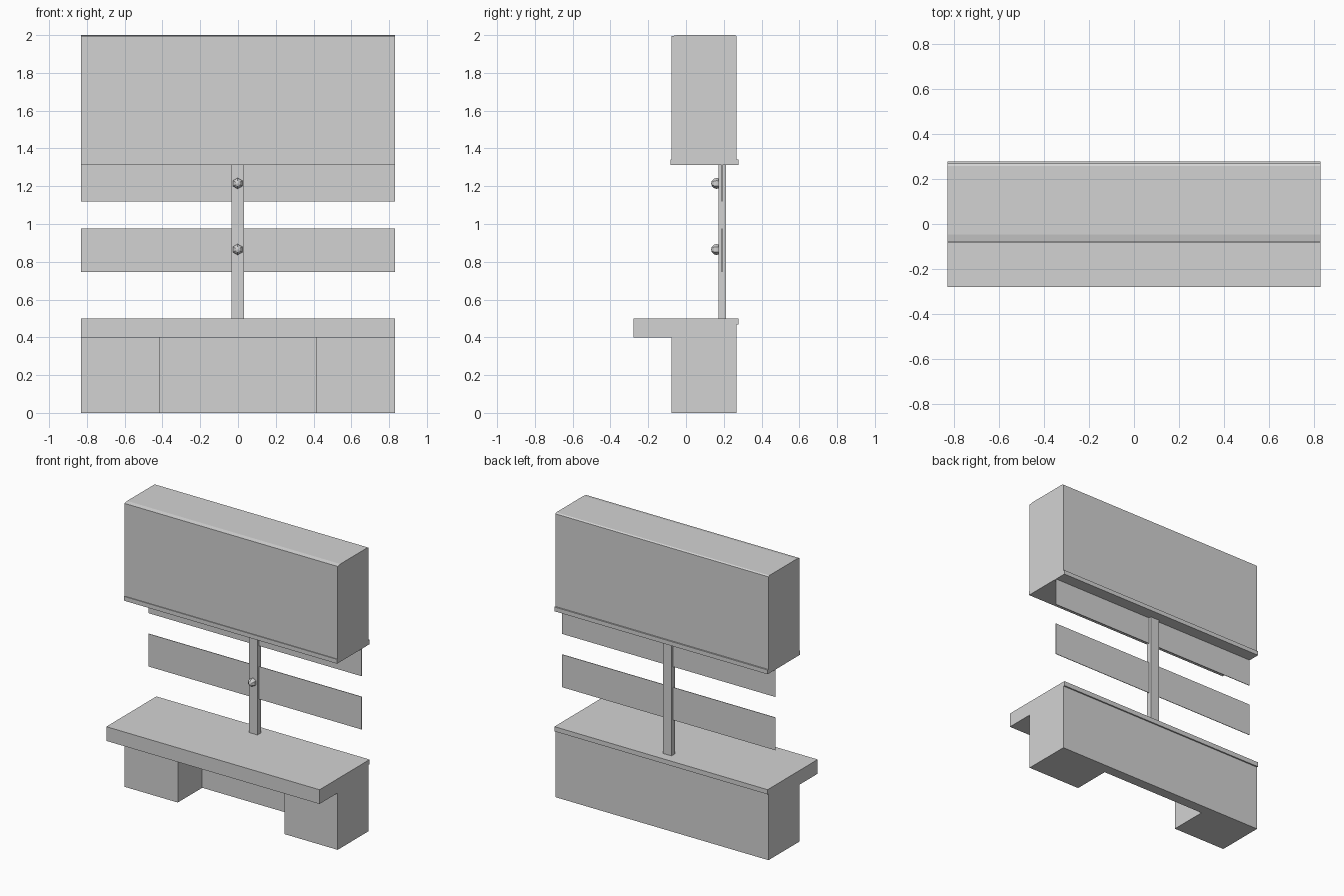
import bpy, bmesh, math
from mathutils import Matrix

cube = bpy.data.objects.get("Cube")
if cube:
    bpy.data.objects.remove(cube, do_unlink=True)

grey = bpy.data.materials.new("plain grey")
grey.use_nodes = True
GREY = (0.65, 0.65, 0.65, 1)
grey.diffuse_color = GREY
grey.node_tree.nodes["Principled BSDF"].inputs["Base Color"].default_value = GREY

HALF = 0.83       # half width shared by all long parts
FRONT, BACK = -0.077, 0.268
LIP = 0.01        # overhang of the trims


def finish(name, bm):
    bmesh.ops.recalc_face_normals(bm, faces=bm.faces)
    mesh = bpy.data.meshes.new(name)
    bm.to_mesh(mesh)
    bm.free()
    mesh.materials.append(grey)
    obj = bpy.data.objects.new(name, mesh)
    bpy.context.collection.objects.link(obj)
    return obj


def extrude(name, profile, x0=-HALF, x1=HALF):
    """Sweep a (y, z) outline along x."""
    bm = bmesh.new()
    face = bm.faces.new([bm.verts.new((x0, y, z)) for y, z in profile])
    new = bmesh.ops.extrude_face_region(bm, geom=[face])["geom"]
    verts = [v for v in new if isinstance(v, bmesh.types.BMVert)]
    bmesh.ops.translate(bm, verts=verts, vec=(x1 - x0, 0, 0))
    return finish(name, bm)


def box(name, y, z, x=(-HALF, HALF)):
    return extrude(name, [(y[0], z[0]), (y[1], z[0]), (y[1], z[1]), (y[0], z[1])], *x)


# Pedestals, back board and worktop of the base
for side, x in (("right", (-HALF, -0.415)), ("left", (0.415, HALF))):
    box(side + "_pedestal", (FRONT, BACK), (0, 0.4), x)
box("back_board", (0.195, BACK), (0, 0.4), (-0.415, 0.415))
extrude("worktop", [(-0.279, 0.4), (BACK, 0.4), (BACK, 0.467), (BACK + LIP, 0.467),
                    (BACK + LIP, 0.5), (-0.279, 0.5)])

# Upper cabinet with a softly sloped top and a trim along its foot
extrude("upper_cabinet", [(FRONT, 1.34), (BACK, 1.34), (BACK, 1.994), (BACK - 0.01, 2),
                          (FRONT + 0.03, 2), (FRONT, 1.994)])
box("cabinet_trim", (FRONT - 0.006, BACK + LIP), (1.312, 1.342))

# Thin cross panels carried by the post
for name, z in (("upper_panel", (1.12, 1.312)), ("lower_panel", (0.745, 0.975))):
    box(name, (0.189, 0.193), z)
box("post", (0.171, 0.212), (0.5, 1.312), (-0.035, 0.032))

# Faceted knobs on the front of the post
for name, z in (("upper_knob", 1.215), ("lower_knob", 0.865)):
    bm = bmesh.new()
    turn = Matrix.Translation((-0.002, 0.162, z)) @ Matrix.Rotation(math.radians(90), 4, 'X')
    bmesh.ops.create_uvsphere(bm, u_segments=6, v_segments=6, radius=0.029, matrix=turn)
    finish(name, bm)
